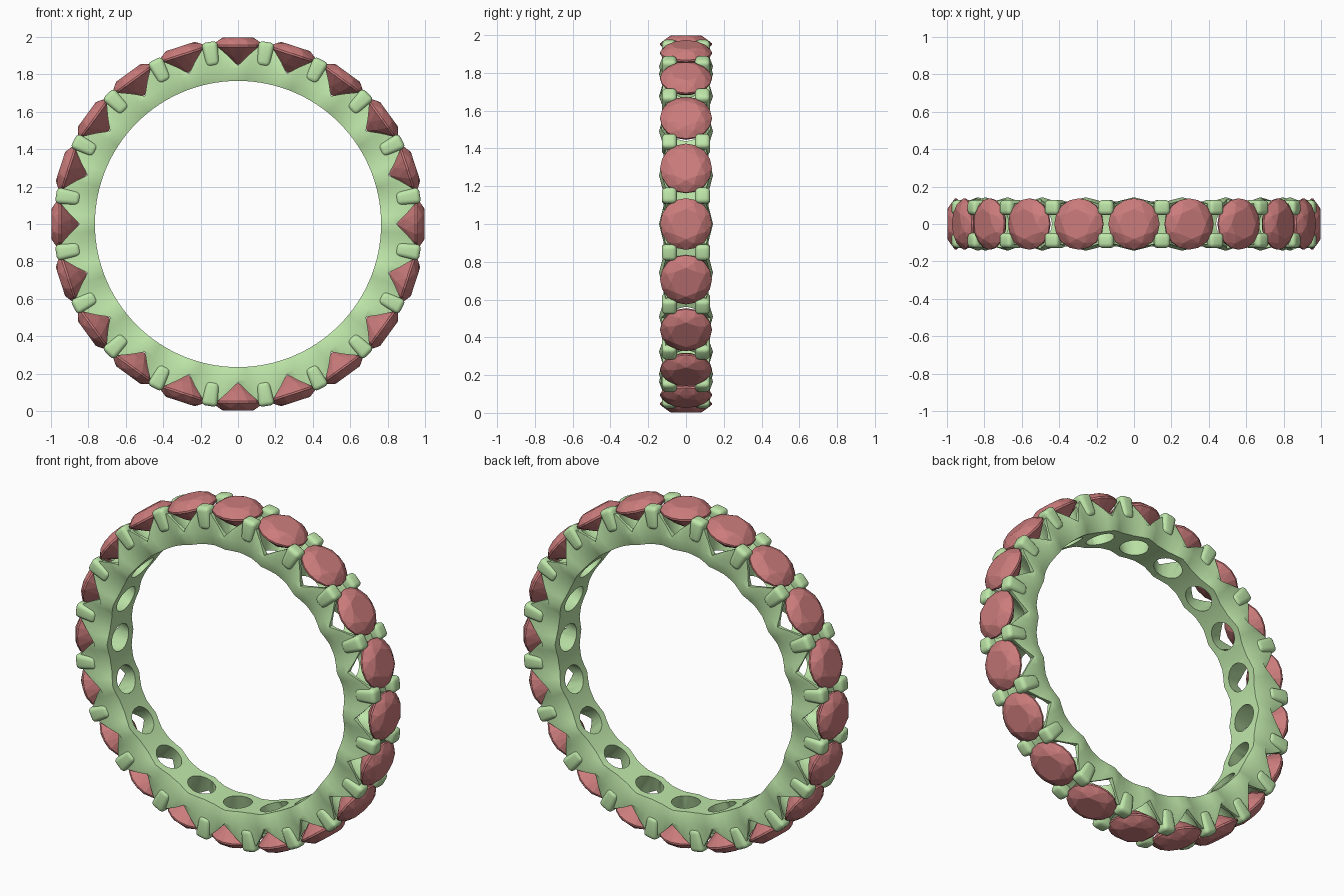
import bpy, bmesh, math
from mathutils import Matrix, Vector

if "Cube" in bpy.data.objects:
    bpy.data.objects.remove(bpy.data.objects["Cube"])

N = 20                       # stones around the ring
STEP = 2 * math.pi / N
INNER = 0.765


def turn(a):
    # local z points outward from the ring centre
    return Matrix.Translation((0, 0, 1)) @ Matrix.Rotation(a, 4, 'Y')


def material(name, col):
    m = bpy.data.materials.new(name)
    m.diffuse_color = (*col, 1)
    m.use_nodes = True
    m.node_tree.nodes["Principled BSDF"].inputs["Base Color"].default_value = m.diffuse_color
    return m


def make(name, bm, mat=None):
    bmesh.ops.recalc_face_normals(bm, faces=bm.faces[:])
    me = bpy.data.meshes.new(name)
    bm.to_mesh(me)
    bm.free()
    ob = bpy.data.objects.new(name, me)
    bpy.context.collection.objects.link(ob)
    if mat:
        me.materials.append(mat)
    return ob


def smooth(ob, angle):
    bpy.ops.object.select_all(action='DESELECT')
    ob.select_set(True)
    bpy.context.view_layer.objects.active = ob
    bpy.ops.object.shade_smooth_by_angle(angle=math.radians(angle))


def apply_modifiers(ob):
    dg = bpy.context.evaluated_depsgraph_get()
    me = bpy.data.meshes.new_from_object(ob.evaluated_get(dg))
    ob.modifiers.clear()
    ob.data = me


green = material("band_green", (0.52, 0.80, 0.40))
red = material("stone_red", (0.60, 0.20, 0.20))

# Band: scalloped cross-section swept round the ring, notched under each stone
bm = bmesh.new()
rings = []
for i in range(N):
    for u in (-0.7, -0.35, 0, 0.35, 0.7, 1):
        k = min(abs(u) / 0.7, 1)
        top = 0.845 + 0.105 * k
        wide = 0.143 - 0.023 * k
        narrow = 0.122 - 0.022 * k
        section = [(-narrow, INNER), (-wide, 0.835), (-wide + 0.012, top),
                   (0, top - 0.03 * k), (wide - 0.012, top), (wide, 0.835), (narrow, INNER)]
        m = turn((i + u / 2) * STEP)
        rings.append([bm.verts.new(m @ Vector((0, y, r))) for y, r in section])
for a, b in zip(rings, rings[1:] + rings[:1]):
    for j in range(7):
        k = (j + 1) % 7
        bm.faces.new((a[j], a[k], b[k], b[j]))
band = make("band", bm, green)

# Conical seats that open through the inside of the band
bm = bmesh.new()
for i in range(N):
    bmesh.ops.create_cone(bm, cap_ends=True, segments=28, radius1=0.068, radius2=0.138,
                          depth=0.24, matrix=turn(i * STEP) @ Matrix.Translation((0, 0, 0.85)))
cutter = make("seat_cutter", bm)
cutter.hide_render = True
mod = band.modifiers.new("seats", 'BOOLEAN')
mod.operation = 'DIFFERENCE'
mod.solver = 'EXACT'
mod.object = cutter
bev = band.modifiers.new("soft_edges", 'BEVEL')
bev.width = 0.006
bev.segments = 2
bev.angle_limit = math.radians(40)
apply_modifiers(band)
bpy.data.objects.remove(cutter)
smooth(band, 40)

# Prongs: rounded claws in pairs between the stones
bm = bmesh.new()
for i in range(N):
    for s in (-1, 1):
        m = turn((i + 0.5) * STEP) @ Matrix.Translation((0, s * 0.088, 0.92))
        vs = bmesh.ops.create_cube(bm, size=1)["verts"]
        for v in vs:
            w = 0.088 if v.co.z > 0 else 0.07
            v.co = m @ Vector((v.co.x * w, v.co.y * 0.08, v.co.z * 0.13))
prongs = make("prongs", bm, green)
bev = prongs.modifiers.new("round", 'BEVEL')
bev.width = 0.024
bev.segments = 4
apply_modifiers(prongs)
smooth(prongs, 60)

# Stones: brilliant cut, hull of a few rings of points
bm = bmesh.new()
for count, r, h, off in ((8, 0.080, 0.998, 0), (8, 0.110, 0.984, 0.5), (16, 0.137, 0.957, 0),
                         (16, 0.137, 0.947, 0), (8, 0.070, 0.892, 0.5), (1, 0, 0.85, 0)):
    for j in range(count):
        a = (j + off) * 2 * math.pi / count
        bm.verts.new((r * math.cos(a), r * math.sin(a), h))
bmesh.ops.convex_hull(bm, input=bm.verts[:])
stone = make("stone_1", bm, red)
stone.matrix_world = turn(0)
for i in range(1, N):
    ob = bpy.data.objects.new(f"stone_{i + 1}", stone.data)
    bpy.context.collection.objects.link(ob)
    ob.matrix_world = turn(i * STEP)
